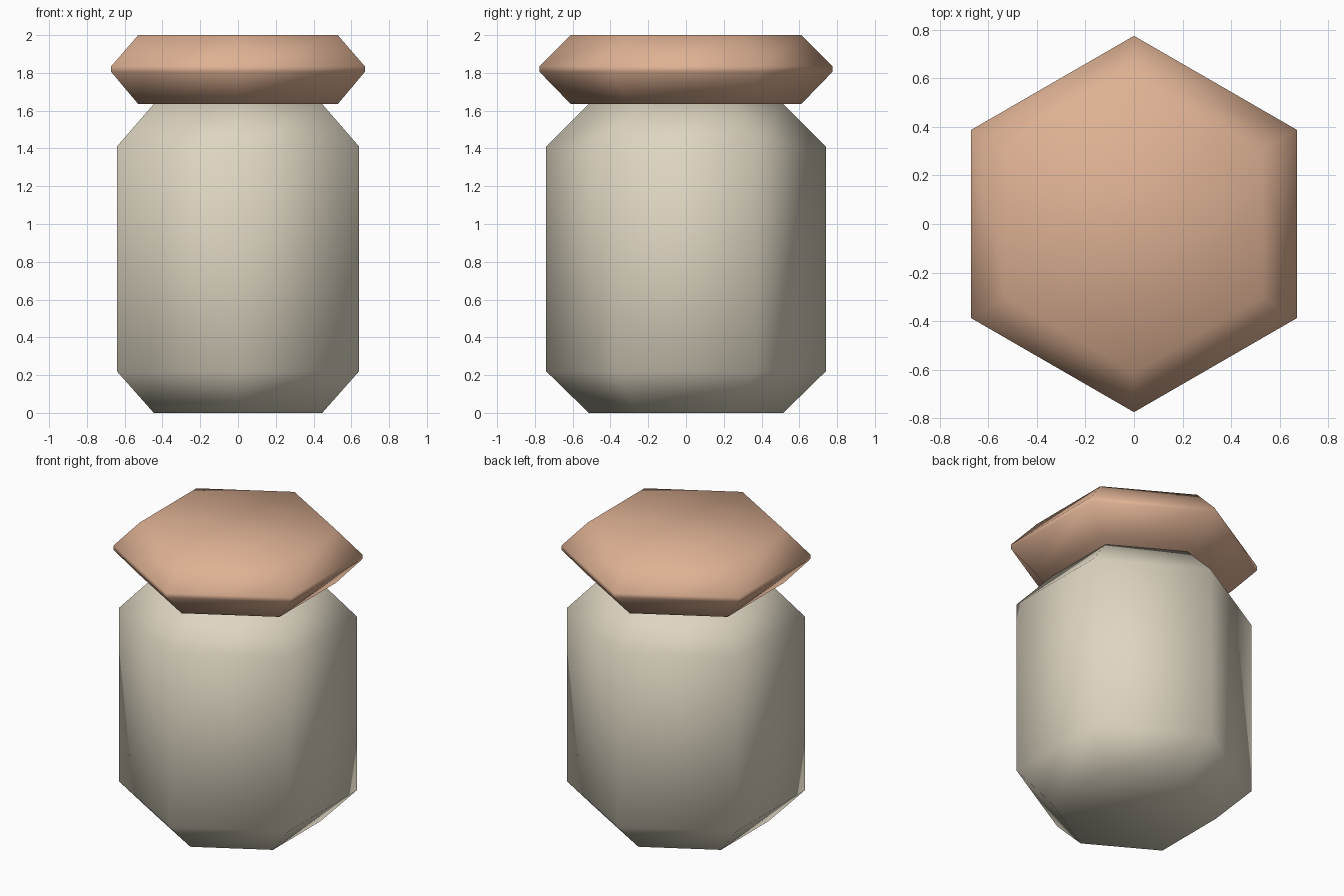
import bpy, bmesh, math

if "Cube" in bpy.data.objects:
    bpy.data.objects.remove(bpy.data.objects["Cube"])


def material(name, rgb):
    m = bpy.data.materials.new(name)
    m.diffuse_color = (*rgb, 1.0)
    m.use_nodes = True
    m.node_tree.nodes["Principled BSDF"].inputs["Base Color"].default_value = m.diffuse_color
    return m


def hex_solid(name, profile, mat):
    """Closed, smooth-shaded hexagonal solid from (radius, height) pairs, corners on +-y."""
    bm = bmesh.new()
    rings = []
    for r, z in profile:
        angles = [math.radians(90 + 60 * i) for i in range(6)]
        rings.append([bm.verts.new((r * math.cos(a), r * math.sin(a), z)) for a in angles])
    for low, high in zip(rings, rings[1:]):
        for i in range(6):
            j = (i + 1) % 6
            bm.faces.new((low[i], low[j], high[j], high[i]))
    bm.faces.new(rings[0][::-1])
    bm.faces.new(rings[-1])
    for f in bm.faces:
        f.smooth = True
    mesh = bpy.data.meshes.new(name)
    bm.to_mesh(mesh)
    bm.free()
    mesh.materials.append(mat)
    obj = bpy.data.objects.new(name, mesh)
    bpy.context.collection.objects.link(obj)
    return obj


cream = material("cream", (0.73, 0.67, 0.54))
tan = material("tan", (0.73, 0.44, 0.295))

# Jar body with chamfered foot and shoulder
hex_solid("jar_body", [(0.515, 0.0), (0.74, 0.22), (0.74, 1.41), (0.515, 1.635)], cream)

# Lid, widest at a thin rim
hex_solid("jar_lid", [(0.61, 1.635), (0.775, 1.805), (0.775, 1.835), (0.61, 2.0)], tan)
